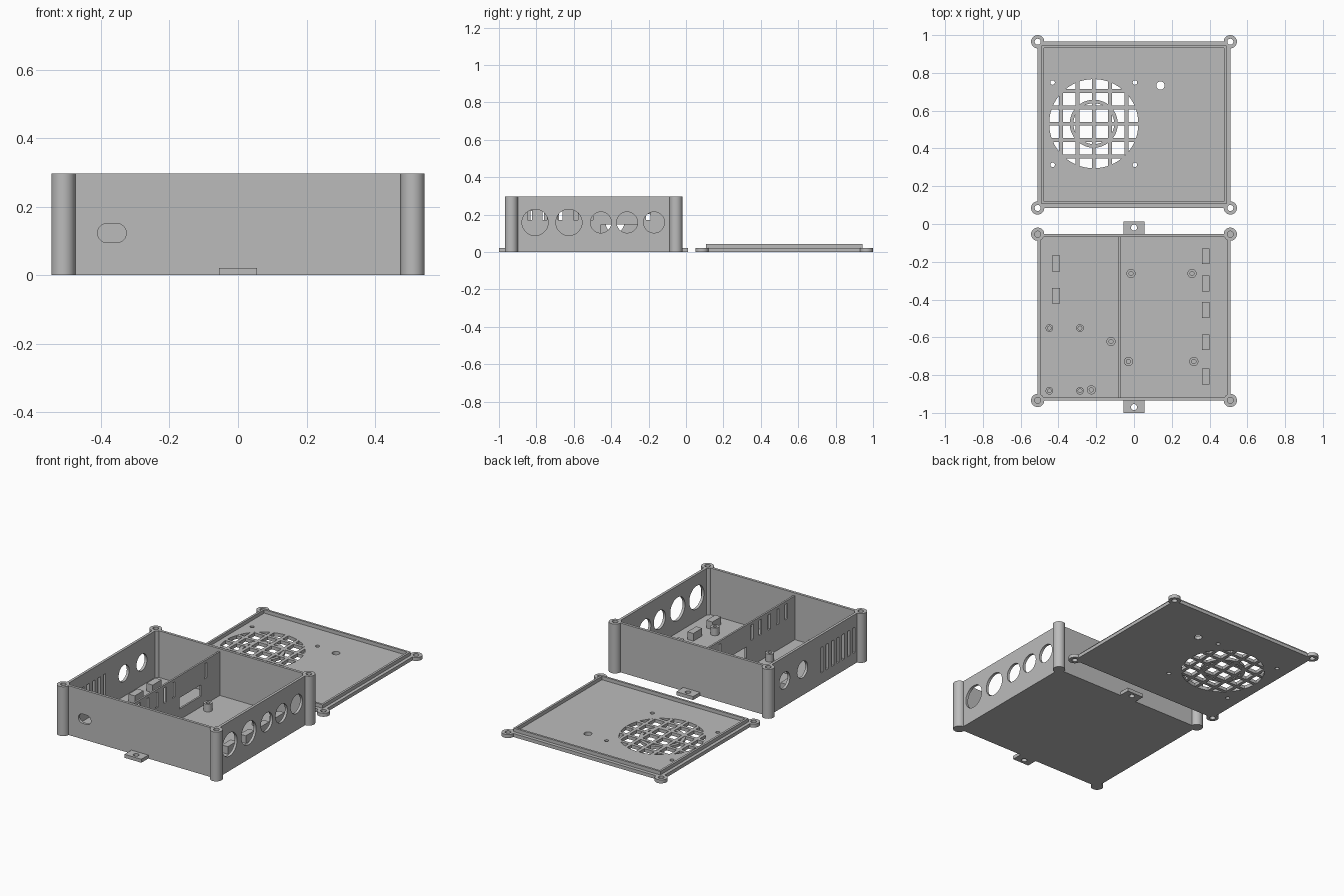
import bpy, bmesh, math
from mathutils import Matrix, Vector

if "Cube" in bpy.data.objects:
    bpy.data.objects.remove(bpy.data.objects["Cube"])

GREY = bpy.data.materials.new("grey_plastic")
GREY.diffuse_color = (0.5, 0.5, 0.5, 1)
GREY.use_nodes = True
GREY.node_tree.nodes["Principled BSDF"].inputs["Base Color"].default_value = GREY.diffuse_color


def add_box(bm, x0, x1, y0, y1, z0, z1):
    m = Matrix.Translation(((x0 + x1) / 2, (y0 + y1) / 2, (z0 + z1) / 2)) @ \
        Matrix.Diagonal((x1 - x0, y1 - y0, z1 - z0, 1))
    return bmesh.ops.create_cube(bm, size=1, matrix=m)


def add_cyl(bm, c, r, length, axis="Z", seg=40):
    rot = {"Z": Matrix(), "X": Matrix.Rotation(math.pi / 2, 4, "Y"),
           "Y": Matrix.Rotation(math.pi / 2, 4, "X")}[axis]
    bmesh.ops.create_cone(bm, cap_ends=True, segments=seg, radius1=r, radius2=r,
                          depth=length, matrix=Matrix.Translation(c) @ rot)


def add_tube(bm, x, y, r_out, r_in, z0, z1, z_hole, seg=32):
    """Turned tube; the hole stops at z_hole (open right through if z_hole == z0)."""
    through = z_hole <= z0
    prof = [(r_out, z0), (r_out, z1), (r_in, z1), (r_in, z_hole)]
    rings = [[bm.verts.new((x + r * math.cos(2 * math.pi * i / seg),
                            y + r * math.sin(2 * math.pi * i / seg), z))
              for i in range(seg)] for r, z in prof]
    pairs = list(zip(rings, rings[1:])) + ([(rings[-1], rings[0])] if through else [])
    for a, b in pairs:
        for i in range(seg):
            j = (i + 1) % seg
            bm.faces.new((a[i], a[j], b[j], b[i]))
    if not through:
        bm.faces.new(rings[0][::-1])
        bm.faces.new(rings[-1])


def finish(name, bm, cutter=None):
    bmesh.ops.recalc_face_normals(bm, faces=bm.faces)
    me = bpy.data.meshes.new(name)
    bm.to_mesh(me)
    bm.free()
    ob = bpy.data.objects.new(name, me)
    bpy.context.collection.objects.link(ob)
    if cutter:
        mod = ob.modifiers.new("cut", "BOOLEAN")
        mod.operation, mod.solver, mod.object = "DIFFERENCE", "EXACT", cutter
        dg = bpy.context.evaluated_depsgraph_get()
        ob.data = bpy.data.meshes.new_from_object(ob.evaluated_get(dg))
        ob.modifiers.clear()
        bpy.data.objects.remove(cutter)
    ob.data.name = name
    ob.data.materials.clear()
    ob.data.materials.append(GREY)
    bpy.ops.object.select_all(action="DESELECT")
    bpy.context.view_layer.objects.active = ob
    ob.select_set(True)
    bpy.ops.object.shade_smooth_by_angle(angle=math.radians(30))
    return ob


def cutter(bm):
    ob = finish("cutter", bm)
    ob.hide_render = True
    return ob


W, H, T = 0.51, 0.297, 0.016           # half width, box height, wall thickness
Y0, Y1 = -0.934, -0.054                # box front and back
L0, L1 = 0.085, 0.965                  # lid front and back
POST_R, HOLE_R = 0.035, 0.016
RIGHT_HOLES = [(-0.807, 0.07), (-0.626, 0.07), (-0.455, 0.056),
               (-0.315, 0.056), (-0.171, 0.056)]
LEFT_HOLES = [(-0.38, 0.05), (-0.21, 0.05)]

# Box tray: open-topped shell
bm = bmesh.new()
add_box(bm, -W, W, Y0, Y1, 0, H)
bm.faces.ensure_lookup_table()
top = max(bm.faces, key=lambda f: f.calc_center_median().z)
bmesh.ops.inset_region(bm, faces=[top], thickness=T, use_even_offset=True)
ext = bmesh.ops.extrude_face_region(bm, geom=[top])
bmesh.ops.translate(bm, vec=(0, 0, T - H),
                    verts=[v for v in ext["geom"] if isinstance(v, bmesh.types.BMVert)])
if top.is_valid:
    bm.faces.remove(top)
cb = bmesh.new()
for y, r in RIGHT_HOLES:               # cable holes
    add_cyl(cb, (W - T / 2, y, 0.158), r, 0.06, "X")
for y, r in LEFT_HOLES:
    add_cyl(cb, (-W + T / 2, y, 0.155), r, 0.06, "X")
for i in range(7):                     # side vents
    y = -0.565 - i * 0.051
    add_box(cb, -W - 0.02, -W + 0.04, y - 0.011, y + 0.011, 0.067, 0.22)
for x in (-W, W):                      # screw bores at the corners
    for y in (Y0, Y1):
        add_cyl(cb, (x, y, 0.25), HOLE_R, 0.3, seg=32)
# rounded socket opening in the front
stadium = []
for cx, a0 in ((-0.354, -90), (-0.382, 90)):
    for k in range(13):
        a = math.radians(a0 + k * 15)
        stadium.append(cb.verts.new((cx + 0.028 * math.cos(a), Y0 - 0.02,
                                     0.123 + 0.028 * math.sin(a))))
face = cb.faces.new(stadium)
ext = bmesh.ops.extrude_face_region(cb, geom=[face])
bmesh.ops.translate(cb, vec=(0, 0.06, 0),
                    verts=[v for v in ext["geom"] if isinstance(v, bmesh.types.BMVert)])
finish("box_tray", bm, cutter(cb))

# Corner posts with blind screw bores
bm = bmesh.new()
for x in (-W, W):
    for y in (Y0, Y1):
        add_tube(bm, x, y, POST_R, HOLE_R, 0, H, 0.1, 40)
finish("corner_posts", bm)

# Mounting tabs front and back
for name, a, b, hy in (("front_tab", -1.0, Y0 + 0.005, -0.969),
                       ("back_tab", Y1 - 0.005, 0.012, -0.019)):
    bm, cb = bmesh.new(), bmesh.new()
    add_box(bm, -0.056, 0.056, a, b, 0, 0.021)
    add_cyl(cb, (0, hy, 0.01), 0.016, 0.1, seg=32)
    finish(name, bm, cutter(cb))

# Inner divider with slots and a window
bm, cb = bmesh.new(), bmesh.new()
add_box(bm, -0.083, -0.072, Y0 + T, Y1 - T, T - 0.002, 0.28)
for y in (-0.835, -0.755, -0.672, -0.59, -0.51, -0.203):
    add_box(cb, -0.12, -0.04, y - 0.012, y + 0.012, 0.17, 0.262)
add_box(cb, -0.12, -0.04, -0.455, -0.248, 0.08, 0.148)
finish("divider", bm, cutter(cb))

# Cable rest blocks behind the holes
bm = bmesh.new()
for y, _ in RIGHT_HOLES:
    add_box(bm, 0.36, 0.40, y - 0.042, y + 0.042, T - 0.002, 0.062)
for y, _ in LEFT_HOLES:
    add_box(bm, -0.434, -0.392, y - 0.042, y + 0.042, T - 0.002, 0.062)
finish("cable_blocks", bm)

# Circuit board standoffs
bm = bmesh.new()
for x, y in ((-0.016, -0.262), (0.307, -0.262), (-0.03, -0.728), (0.317, -0.728),
             (-0.122, -0.622), (-0.226, -0.878)):
    add_tube(bm, x, y, 0.024, 0.011, T - 0.002, 0.062, T + 0.004, 24)
for x in (-0.448, -0.286):
    for y in (-0.551, -0.883):
        add_tube(bm, x, y, 0.02, 0.01, T - 0.002, 0.052, T + 0.004, 24)
finish("standoffs", bm)

# Lid plate with fan opening and holes
LID_T = 0.021
FX, FY, FR = -0.213, 0.531, 0.236
bm, cb = bmesh.new(), bmesh.new()
add_box(bm, -W, W, L0, L1, 0, LID_T)
add_cyl(cb, (FX, FY, 0.01), FR, 0.1, seg=64)
for sx in (-1, 1):
    for sy in (-1, 1):
        add_cyl(cb, (FX + sx * 0.218, FY + sy * 0.218, 0.01), 0.012, 0.1, seg=20)
add_cyl(cb, (0.14, 0.733, 0.01), 0.022, 0.1, seg=28)
for x in (-W, W):
    for y in (L0, L1):
        add_cyl(cb, (x, y, 0.01), HOLE_R, 0.1, seg=32)
finish("lid_plate", bm, cutter(cb))

# Lid corner eyes
bm = bmesh.new()
for x in (-W, W):
    for y in (L0, L1):
        add_tube(bm, x, y, POST_R, HOLE_R, 0, LID_T, 0, 40)
finish("lid_eyes", bm)

# Raised locating lip on the lid
bm, cb = bmesh.new(), bmesh.new()
add_box(bm, -0.49, 0.49, L0 + 0.021, L1 - 0.021, LID_T - 0.003, 0.042)
add_box(cb, -0.477, 0.477, L0 + 0.034, L1 - 0.034, 0, 0.1)
finish("lid_lip", bm, cutter(cb))

# Fan grille bars and ring
bm = bmesh.new()
for i in range(-2, 3):
    d = i * 0.0865
    h = math.sqrt(FR ** 2 - d ** 2) + 0.006
    add_box(bm, FX + d - 0.01, FX + d + 0.01, FY - h, FY + h, 0.0005, 0.0205)
    add_box(bm, FX - h, FX + h, FY + d - 0.01, FY + d + 0.01, 0.0005, 0.0205)
finish("grille_bars", bm)
bm = bmesh.new()
add_tube(bm, FX, FY, 0.127, 0.108, 0.001, 0.018, 0.001, 64)
finish("grille_ring", bm)
